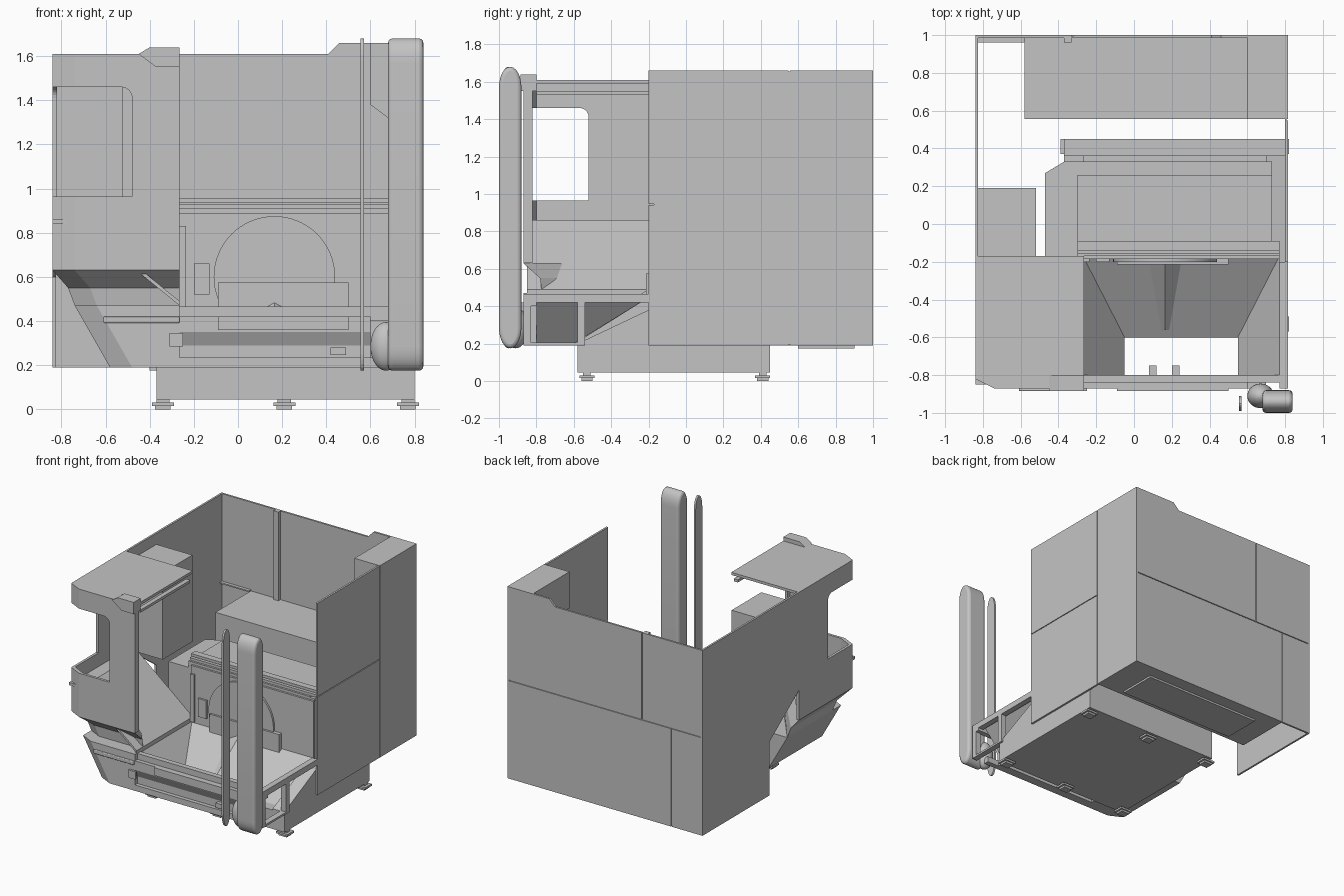
import bpy, bmesh, math

cube = bpy.data.objects.get("Cube")
if cube:
    bpy.data.objects.remove(cube, do_unlink=True)

GREY = (0.55, 0.55, 0.55, 1)
grey = bpy.data.materials.new("machine_grey")
grey.use_nodes = True
grey.diffuse_color = GREY
grey.node_tree.nodes["Principled BSDF"].inputs["Base Color"].default_value = GREY

# Main planes of the machine
LEFT, RIGHT, BACK = 0.815, -0.84, 1
SKIRT, SEAM, TOP, DUCT_TOP = 0.19, 0.94, 1.61, 1.66
SHEET, GAP = 0.015, 0.006
REAR_FRONT, REAR_RIGHT, REAR_TOP = 0.555, -0.58, 0.93
WORK = -0.17
BED_RIGHT, BED_FRONT, BED_BACK, BED_BOTTOM = -0.37, -0.58, 0.45, 0.045
RIM, FRAME_TOP = 0.42, 0.465
FACE, INNER = -0.87, -0.265
BELT, SHELF, SILL, HEAD = 0.63, 0.86, 0.965, 1.46
POCKET_LEFT, POCKET_RIGHT, POCKET_FRONT = 0.77, -0.27, -0.8


def make(name, verts, faces, bevel=0, smooth=False):
    mesh = bpy.data.meshes.new(name)
    mesh.from_pydata(verts, [], faces)
    bm = bmesh.new()
    bm.from_mesh(mesh)
    bmesh.ops.recalc_face_normals(bm, faces=bm.faces)
    bm.to_mesh(mesh)
    bm.free()
    mesh.materials.append(grey)
    part = bpy.data.objects.new(name, mesh)
    bpy.context.collection.objects.link(part)
    if bevel:
        modifier = part.modifiers.new("Bevel", "BEVEL")
        modifier.width, modifier.segments = bevel, 3
    if smooth:
        bpy.ops.object.select_all(action="DESELECT")
        part.select_set(True)
        bpy.context.view_layer.objects.active = part
        bpy.ops.object.shade_smooth_by_angle()


def loft(name, rings, start_cap=True, end_cap=True, closed=True, **style):
    """Skin a list of rings that share one point count."""
    count = len(rings[0])
    verts = [point for ring in rings for point in ring]
    faces = []
    for base in range(0, len(verts) - count, count):
        for i in range(count if closed else count - 1):
            j = (i + 1) % count
            faces.append((base + i, base + j, base + count + j, base + count + i))
    if start_cap:
        faces.append(tuple(range(count)))
    if end_cap:
        faces.append(tuple(range(len(verts) - count, len(verts))))
    make(name, verts, faces, **style)


def prism(name, profile, axis, span, **style):
    """Extrude a flat profile along the named axis."""
    place = {"x": lambda a, b, t: (t, a, b),
             "y": lambda a, b, t: (a, t, b),
             "z": lambda a, b, t: (a, b, t)}[axis]
    loft(name, [[place(a, b, t) for a, b in profile] for t in span], **style)


def box(name, xs, ys, zs, **style):
    (x, xx), (y, yy) = xs, ys
    prism(name, [(x, y), (xx, y), (xx, yy), (x, yy)], "z", zs, **style)


def at(z, plan):
    return [(x, y, z) for x, y in plan]


# Enclosure walls: panels with narrow seams over a thin liner
skin = (LEFT - SHEET, LEFT)
liner = (LEFT - SHEET, LEFT - SHEET / 2)
box("left_wall_liner", liner, (WORK, BACK - SHEET), (SKIRT + GAP, DUCT_TOP - GAP))
box("left_panel_lower", skin, (-0.2, REAR_FRONT - GAP), (SKIRT, SEAM))
box("left_panel_upper", skin, (-0.2, REAR_FRONT - GAP), (SEAM + GAP, DUCT_TOP))
box("left_panel_rear", skin, (REAR_FRONT, BACK), (SKIRT, DUCT_TOP))
skin = (BACK - SHEET, BACK)
upper_seam = -0.33
box("back_wall_liner", (RIGHT + GAP, LEFT - GAP), (BACK - SHEET, BACK - SHEET / 2),
    (SKIRT + GAP, TOP - GAP))
box("back_panel_lower_right", (RIGHT, REAR_RIGHT), skin, (SKIRT, SEAM))
box("back_panel_lower_left", (REAR_RIGHT + GAP, LEFT), skin, (SKIRT, SEAM))
box("back_panel_upper_right", (RIGHT, upper_seam), skin, (SEAM + GAP, TOP))
prism("back_panel_upper_left",
      [(upper_seam + GAP, SEAM + GAP), (LEFT, SEAM + GAP), (LEFT, DUCT_TOP),
       (0.46, DUCT_TOP), (0.41, TOP), (upper_seam + GAP, TOP)], "y", skin)
prism("right_wall",
      [(BACK, SKIRT), (BACK, TOP), (WORK, TOP), (WORK, SHELF), (SKIRT, 0.6), (SKIRT, SKIRT)],
      "x", (RIGHT, RIGHT + SHEET))
box("back_wall_post", (-0.37, upper_seam), (BACK - 0.04, BACK - SHEET), (REAR_TOP, TOP))
box("back_wall_rail", (RIGHT + SHEET, REAR_RIGHT), (BACK - 0.04, BACK - SHEET), (REAR_TOP, SEAM))

# Rear cabinets
inside_left = LEFT - SHEET
box("rear_cabinet", (REAR_RIGHT, inside_left), (REAR_FRONT, BACK - SHEET), (SKIRT, REAR_TOP))
box("rear_cabinet_lip", (-0.4, 0.6), (0.6, 0.9), (SKIRT - SHEET, SKIRT))
prism("rear_duct",
      [(0.6, DUCT_TOP), (0.6, 1.38), (0.68, 1.32), (inside_left, 1.32), (inside_left, DUCT_TOP)],
      "y", (REAR_FRONT, BACK - SHEET))

# Base casting and feet
prism("base_casting",
      [(BED_FRONT, BED_BOTTOM), (BED_FRONT, 0.2), (-0.2, 0.38), (BED_BACK, RIM),
       (BED_BACK, BED_BOTTOM)], "x", (0.7, inside_left))
box("base_bed", (BED_RIGHT, 0.7), (BED_FRONT, BED_BACK), (BED_BOTTOM, SKIRT))
prism("base_riser", [(-0.5, SKIRT), (-0.2, 0.36), (BED_BACK, 0.36), (BED_BACK, SKIRT)],
      "x", (POCKET_RIGHT, 0.7))
box("base_rear_beam", (BED_RIGHT, inside_left), (0.36, BED_BACK), (SKIRT, 0.5))


def foot_block(name, x, y, radius, depth, zs):
    box(name, (x - radius, x + radius), (y - depth, y + depth), zs)


for x in (-0.34, 0.21, POCKET_LEFT):
    for y in (BED_FRONT + 0.05, BED_BACK - 0.04):
        foot_block("foot_base", x, y, 0.035, 0.03, (0, SHEET))
        foot_block("foot_pad", x, y, 0.05, 0.04, (SHEET, 0.03))
        foot_block("foot_stem", x, y, 0.03, 0.02, (0.03, BED_BOTTOM))

# Spindle housing behind the work area
box("housing_core", (-0.3, 0.73), (WORK, 0.26), (0.36, 0.91))
prism("housing_rear", [(-0.47, WORK), (0.73, WORK), (0.73, 0.33), (BED_RIGHT, 0.33), (-0.47, 0.27)],
      "z", (0.36, SHELF))
box("work_area_wall", (POCKET_RIGHT, POCKET_LEFT), (WORK - SHEET, WORK), (RIM, 0.89))
for step in range(3):
    y, z = WORK + step * SHEET, 0.885 + step * 0.025
    box("housing_top_rail", (-0.3, POCKET_LEFT), (y, y + 0.05), (z, z + 0.02))
turns = [math.tau * step / 64 for step in range(64)]
prism("spindle_disc", [(0.165 + 0.275 * math.cos(t), 0.6 + 0.275 * math.sin(t)) for t in turns],
      "y", (WORK - 2 * SHEET, WORK), smooth=True)
box("work_table_cover", (-0.09, 0.5), (WORK - 3 * SHEET, WORK), (RIM, 0.575))
box("tool_gripper", (-0.2, -0.13), (WORK - 2 * SHEET, WORK), (0.52, 0.66))
box("side_guide", (INNER, INNER + 0.03), (WORK - 2 * SHEET, WORK), (FRAME_TOP, 0.83))

# Chip chute: three sloping plates round an open drop
def chute_ring(right, left, front, back, z):
    return at(z, [(right, front), (right, back), (left, back), (left, front)])


loft("chip_chute",
     [chute_ring(POCKET_RIGHT, POCKET_LEFT, POCKET_FRONT, WORK, FRAME_TOP),
      chute_ring(-0.05, 0.55, POCKET_FRONT, -0.6, 0.2)],
     start_cap=False, end_cap=False, closed=False)


def spine_ring(half, y, z, rise):
    return [(0.165 + side * half, y, z + rise * (1 - abs(side))) for side in (-1, 0, 1)]


loft("chute_spine", [spine_ring(0.09, WORK, FRAME_TOP, 0.05), spine_ring(0.03, -0.56, 0.22, SHEET)])

# Front frame and apron
side = (POCKET_LEFT, LEFT)
box("side_rail_upper", side, (FACE, -0.2), (RIM, FRAME_TOP))
box("side_rail_lower", side, (FACE, BED_FRONT), (SKIRT, SKIRT + SHEET))
for y in (FACE, BED_FRONT):
    box("side_post", side, (y, y + 0.04), (SKIRT, FRAME_TOP))
box("front_rail", (POCKET_RIGHT, LEFT), (POCKET_FRONT - 0.04, POCKET_FRONT), (0.4, FRAME_TOP))
prism("front_apron",
      [(POCKET_FRONT, SKIRT), (FACE + 0.03, SKIRT), (FACE + 0.03, 0.29), (FACE, 0.35), (FACE, RIM),
       (POCKET_FRONT, RIM)], "x", (INNER, 0.6))
box("apron_plate", (-0.09, 0.5), (FACE - SHEET, FACE), (0.36, RIM))
box("apron_sill", (INNER, 0.7), (FACE, FACE + 0.04), (SKIRT, 0.235))
box("apron_latch", (RIM, 0.49), (FACE, FACE + 0.04), (0.245, 0.28))
box("apron_hinge", (-0.31, -0.25), (FACE - SHEET, FACE), (0.285, 0.345))
for x in (0.1, 0.22):
    box("chute_catch", (x - 0.02, x + 0.02), (POCKET_FRONT, POCKET_FRONT + 0.05), (0.34, 0.4))


# Right operator cabinet: thin shell with a corner window
def plan(side_inset=0, front_inset=0):
    """Cabinet outline from the back, round the cut corner, to the inner edge."""
    x, y = RIGHT + side_inset, FACE + front_inset
    return [(x, WORK), (x, y + 0.05), (x + 0.1, y), (INNER, y)]


def window_jamb(edge, far, radius=0.05):
    """Jamb profile whose top corner rounds into the header."""
    sign = math.copysign(radius, edge - far)
    turns = [math.pi * step / 12 for step in range(7)]
    arc = [(edge + sign * (1 - math.cos(t)), HEAD - radius + radius * math.sin(t)) for t in turns]
    return [(far, SILL), (edge, SILL)] + arc + [(far, HEAD)]


shell = plan() + plan(0.02, 0.02)[::-1]
prism("cabinet_belt", shell, "z", (BELT, SILL))
prism("cabinet_header", shell, "z", (HEAD, TOP))
prism("cabinet_roof", plan() + [(INNER, WORK)], "z", (TOP - 0.02, TOP))
prism("cabinet_column", window_jamb(-0.48, INNER), "y", (FACE, FACE + 0.02))
prism("cabinet_side_jamb", window_jamb(-0.52, WORK), "x", (RIGHT, RIGHT + 0.02))
box("door_edge_strip", (INNER - 0.02, INNER), (FACE, FACE + 0.05), (BELT, 1.55))
box("roof_rail", (-0.3, INNER), (POCKET_FRONT, -0.2), (1.53, 1.55))
prism("door_bracket", [(-0.45, TOP), (BED_RIGHT, 1.55), (INNER, 1.55), (INNER, 1.64), (-0.4, 1.64)],
      "y", (FACE - SHEET, POCKET_FRONT))

# Cabinet underside, sloping inner floor and lower housing
loft("cabinet_skirt", [at(BELT, plan()), at(0.55, plan(0.07, 0.09)), at(0.47, plan(0.1, 0.1))],
     start_cap=False)
floor = [(RIGHT, SHELF), (-0.72, SHELF), (INNER, 0.49)]
prism("cabinet_floor", floor + [(y, z - 0.02) for y, z in floor[::-1]],
      "y", (FACE + 0.02, WORK))
inner_corner = [(INNER, WORK)]
loft("lower_cabinet", [at(0.47, plan(0.1) + inner_corner), at(SKIRT, plan(0.26) + inner_corner)])
box("lower_cabinet_handle", (-0.61, INNER), (FACE - SHEET, FACE), (0.39, RIM), bevel=GAP)
box("cabinet_inner_unit", (RIGHT + SHEET, -0.52), (WORK, SKIRT), (SHELF, 1.525))


# Door handle: tall rounded bar, slim blade and lower knob
def capsule(middle, radius, tip):
    """Upright capsule profile between the skirt and the handle top."""
    half = [math.pi * step / 12 for step in range(13)]
    low, high = SKIRT - SHEET + tip, 1.68 - tip
    return ([(middle + radius * math.cos(t), high + tip * math.sin(t)) for t in half]
            + [(middle - radius * math.cos(t), low - tip * math.sin(t)) for t in half])


prism("handle_bar", capsule(-0.94, 0.06, 0.11), "x", (0.68, 0.84), bevel=0.02, smooth=True)
prism("handle_blade", capsule(-0.95, 0.04, 0.1), "x", (REAR_FRONT, REAR_FRONT + SHEET))
bpy.ops.mesh.primitive_uv_sphere_add(location=(0.67, -0.91, 0.285))
knob = bpy.context.object
knob.name = "handle_knob"
knob.scale = (0.07, 0.065, 0.11)
knob.data.materials.append(grey)
bpy.ops.object.shade_smooth()
